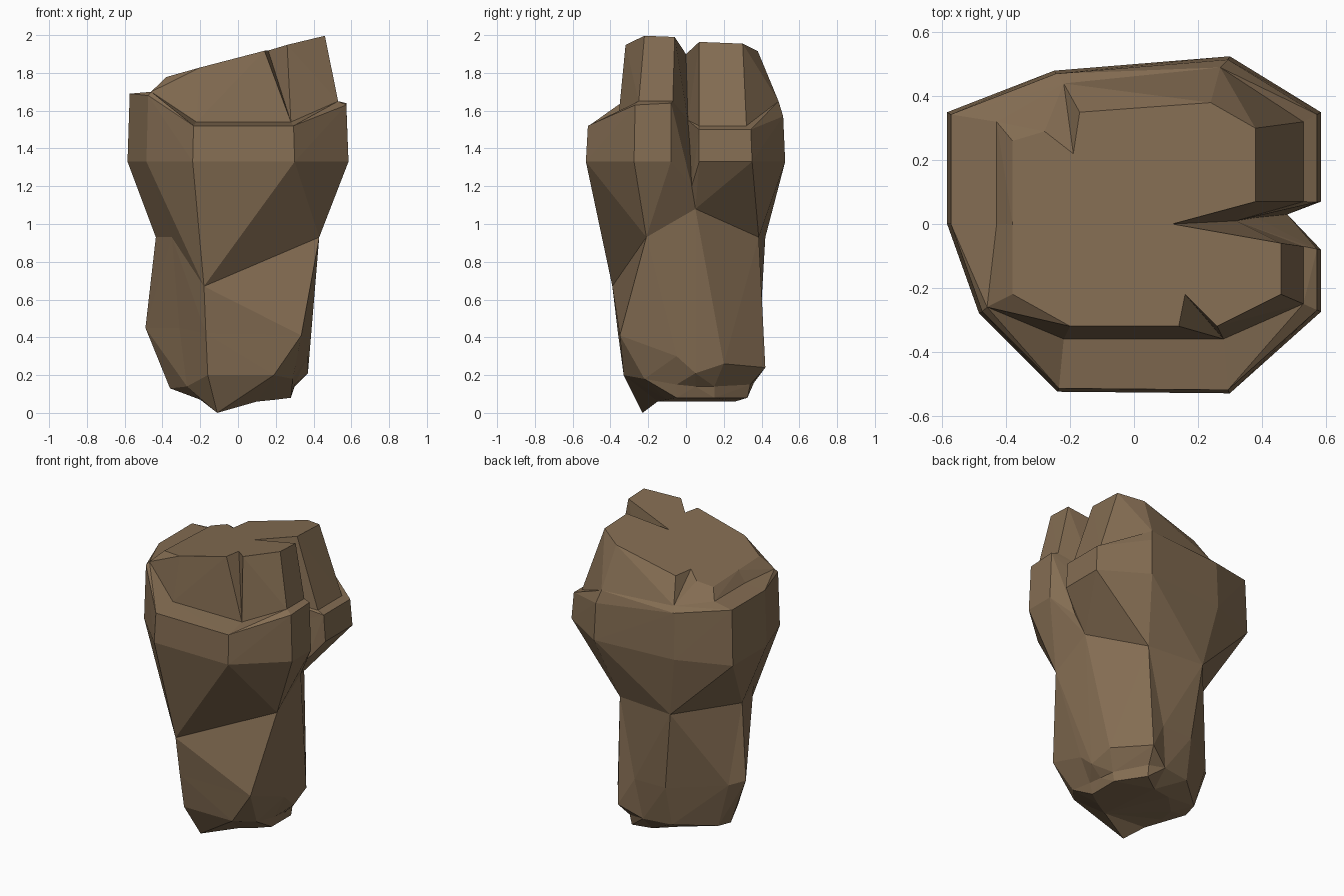
import bpy, bmesh
from mathutils import Vector

bark = bpy.data.materials.new("brown_rock")
bark.diffuse_color = (0.23, 0.152, 0.085, 1)


def loft(name, rings, top=False, bottom=False):
    """Flat-shaded skin over counter-clockwise rings, lowest ring first."""
    bm = bmesh.new()
    cache = {}

    def vert(p):
        key = tuple(round(c, 4) for c in p)
        if key not in cache:
            cache[key] = bm.verts.new(key)
        return cache[key]

    def face(vs):
        vs = list(dict.fromkeys(vs))
        if len(vs) > 2 and not bm.faces.get(vs):
            bm.faces.new(vs)

    vr = [[vert(p) for p in r] for r in rings]
    for lo, hi in zip(vr, vr[1:]):
        n = len(lo)
        for i in range(n):
            a, b, c, d = lo[i], lo[(i + 1) % n], hi[(i + 1) % n], hi[i]
            # split each quad along its outward-bulging diagonal
            bulge = (b.co - a.co).cross(c.co - a.co).dot(d.co - a.co)
            if len({a, b, c, d}) < 4:
                face([a, b, c, d])
            elif bulge <= 0:
                face([a, b, c]); face([a, c, d])
            else:
                face([a, b, d]); face([b, c, d])
    if top:
        face(vr[-1])
    if bottom:
        f = bm.faces.new(list(dict.fromkeys(reversed(vr[0]))))
        bmesh.ops.triangulate(bm, faces=[f])
    me = bpy.data.meshes.new(name)
    bm.to_mesh(me)
    bm.free()
    me.materials.append(bark)
    ob = bpy.data.objects.new(name, me)
    bpy.context.collection.objects.link(ob)
    return ob


def split(ring):
    """Triple the two corners where the crown is nicked."""
    return [p for i, p in enumerate(ring) for _ in range(3 if i in (3, 10) else 1)]


# Rings start at the left, run past the front; point 6 is the cleft on the right
outline = [(-.585, 0), (-.485, -.28), (-.24, -.525), (.30, -.53), (.585, -.275), (.585, -.08),
           (.48, .03), (.585, .07), (.585, .35), (.30, .525), (-.25, .48), (-.585, .35)]
shoulder = [(x, y, 1.2 if i == 6 else 1.33) for i, (x, y) in enumerate(outline)]

rim_z = [1.69, 1.68, 1.52, 1.52, 1.63, 1.64, 1.42, 1.5, 1.5, 1.57, 1.63, 1.69]
rim = [(x * .98, y * .98, z) for (x, y), z in zip(outline, rim_z)]
rim[6] = (.38, .02, 1.42)

ledge = [(-.43, 0, 1.70), (-.46, -.26, 1.70), (-.22, -.36, 1.54), (.28, -.36, 1.54),
         (.53, -.25, 1.65), (.53, -.07, 1.65), (.32, .01, 1.55), (.53, .07, 1.52),
         (.53, .32, 1.52), (.27, .49, 1.65), (-.22, .44, 1.66), (-.43, .32, 1.70)]

# Slanted top with nicks at front and back
top_xy = [(-.38, 0), (-.38, -.22), (-.20, -.32), (.14, -.32), (.16, -.22), (.26, -.32),
          (.46, -.22), (.46, -.06), (.12, 0), (.38, .07), (.38, .30), (.24, .38),
          (-.17, .35), (-.19, .22), (-.28, .29), (-.38, .26)]
top = [(x, y, 1.868 + .26 * x - .04 * y) for x, y in top_xy]

# Trunk
waist = [(-.435, .04, .93), (-.35, -.2, .93), (-.18, -.39, .67), (-.18, -.39, .67),
         (.43, -.21, .93), (.43, -.21, .93), (.42, .05, 1.08), (.42, .05, 1.08),
         (.21, .385, .93), (.21, .385, .93), (-.18, .42, .93), (-.435, .04, .93)]
knee = [(-.49, .08, .45), (-.31, -.15, .45), (-.17, -.36, .42), (.335, -.35, .41),
        (.335, -.35, .41), (.37, -.05, .3), (.37, .05, .21), (.355, .2, .26),
        (.2, .42, .24), (.1, .39, .42), (-.12, .385, .42), (-.42, .16, .43)]
foot = [(-.36, .05, .13), (-.27, -.15, .14), (-.16, -.33, .2), (.19, -.33, .2),
        (.29, -.22, .18), (.30, -.05, .15), (.30, .05, .14), (.29, .15, .14),
        (.17, .34, .15), (.06, .36, .16), (-.13, .33, .16), (-.34, .15, .14)]
sole = [(-.24, -.03, .09), (-.2, -.14, .07), (-.11, -.23, 0), (.1, -.15, .06),
        (.2, -.1, .07), (.28, -.05, .08), (.28, .03, .08), (.28, .15, .08),
        (.165, .325, .08), (.06, .26, .06), (-.1, .2, .09), (-.22, .08, .09)]

loft("trunk", [sole, foot, knee, waist, shoulder], bottom=True)
loft("collar", [shoulder, rim, ledge])
loft("crown", [split(ledge), top], top=True)
